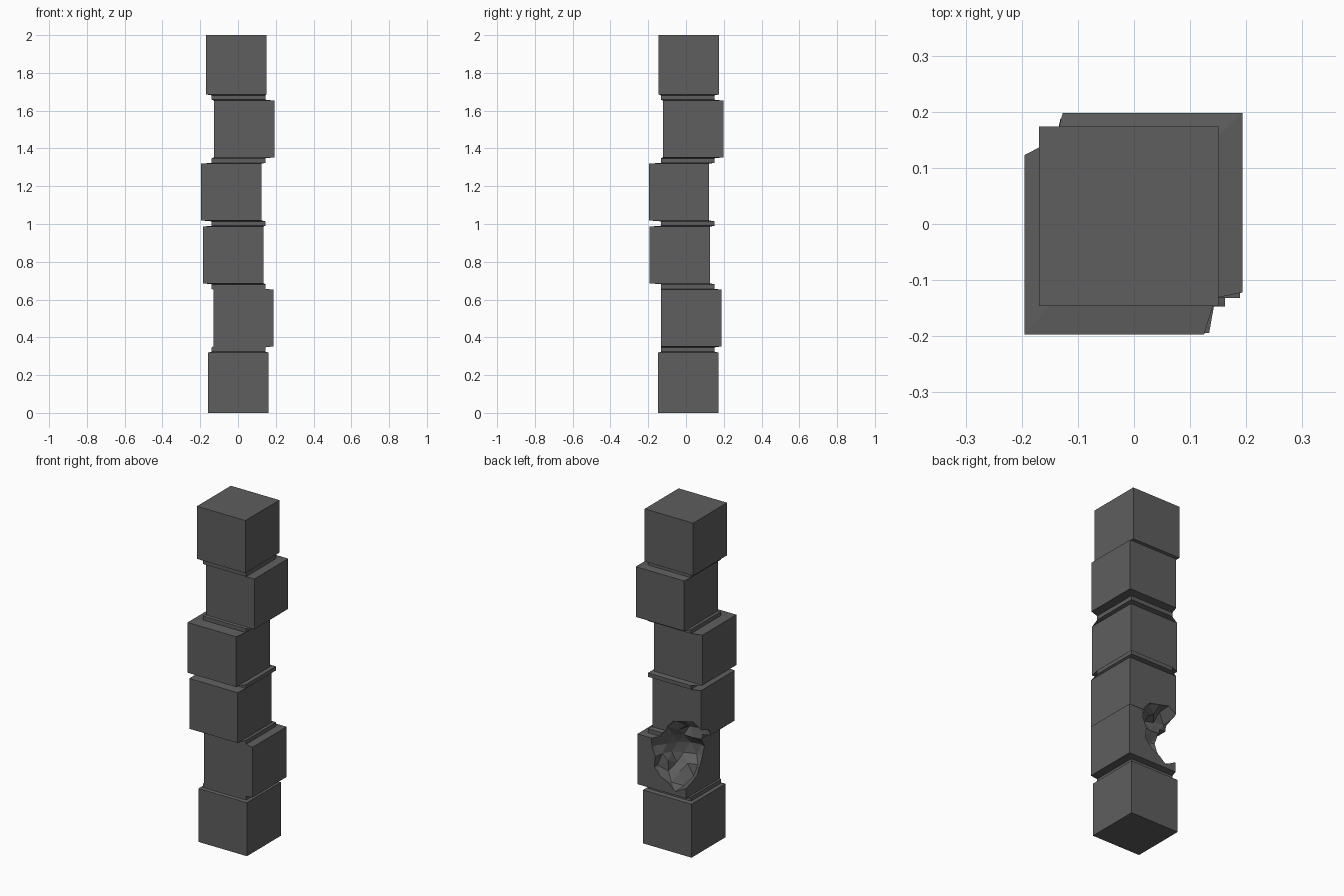
import bpy, bmesh, random
from mathutils import Vector

if "Cube" in bpy.data.objects:
    bpy.data.objects.remove(bpy.data.objects["Cube"])

random.seed(4)

stone = bpy.data.materials.new("dark_grey_stone")
stone.diffuse_color = (0.112, 0.112, 0.112, 1)
stone.use_nodes = True
stone.node_tree.nodes["Principled BSDF"].inputs["Base Color"].default_value = stone.diffuse_color


def add_object(name, bm):
    bmesh.ops.recalc_face_normals(bm, faces=bm.faces)
    me = bpy.data.meshes.new(name)
    bm.to_mesh(me)
    bm.free()
    me.materials.append(stone)
    ob = bpy.data.objects.new(name, me)
    bpy.context.collection.objects.link(ob)
    return ob


def ring(bm, cx, cy, half, z):
    return [bm.verts.new((cx + sx * half, cy + sy * half, z))
            for sx, sy in ((-1, -1), (1, -1), (1, 1), (-1, 1))]


# Offset blocks, bottom to top: centre x, centre y, bottom z, top z
blocks = [(0.002, 0.013, 0.0, 0.319),
          (0.029, 0.028, 0.352, 0.652),
          (-0.026, -0.034, 0.686, 0.986),
          (-0.035, -0.037, 1.019, 1.319),
          (0.033, 0.038, 1.353, 1.653),
          (-0.009, 0.014, 1.686, 2.0)]
NECK = (0.003, 0.010, 0.142)   # the thin plates between blocks share one axis
SLOPE = 0.005                  # small tilt of the ledges

# Pillar: one square skin that steps from block to neck to block
bm = bmesh.new()
rings = []
for i, (cx, cy, z0, z1) in enumerate(blocks):
    if i > 0:
        rings.append(ring(bm, *NECK, z0 - SLOPE))
    rings.append(ring(bm, cx, cy, 0.16, z0))
    rings.append(ring(bm, cx, cy, 0.16, z1))
    if i < len(blocks) - 1:
        rings.append(ring(bm, *NECK, z1 + SLOPE))
for a, b in zip(rings, rings[1:]):
    for k in range(4):
        bm.faces.new((a[k], a[(k + 1) % 4], b[(k + 1) % 4], b[k]))
bm.faces.new(rings[0][::-1])
bm.faces.new(rings[-1])
pillar = add_object("stacked_block_pillar", bm)

# Jagged ball that bites the back left corner of the second block
bm = bmesh.new()
bmesh.ops.create_icosphere(bm, subdivisions=3, radius=1)
centre = Vector((-0.11, 0.227, 0.60))
for v in bm.verts:
    v.co = centre + v.co.normalized() * (0.212 + random.uniform(-0.024, 0.024))
cutter = add_object("broken_corner_cutter", bm)
cutter.hide_render = True
cutter.display_type = 'WIRE'

# Broken corner
bite = pillar.modifiers.new("broken_corner", 'BOOLEAN')
bite.operation = 'DIFFERENCE'
bite.solver = 'EXACT'
bite.object = cutter
